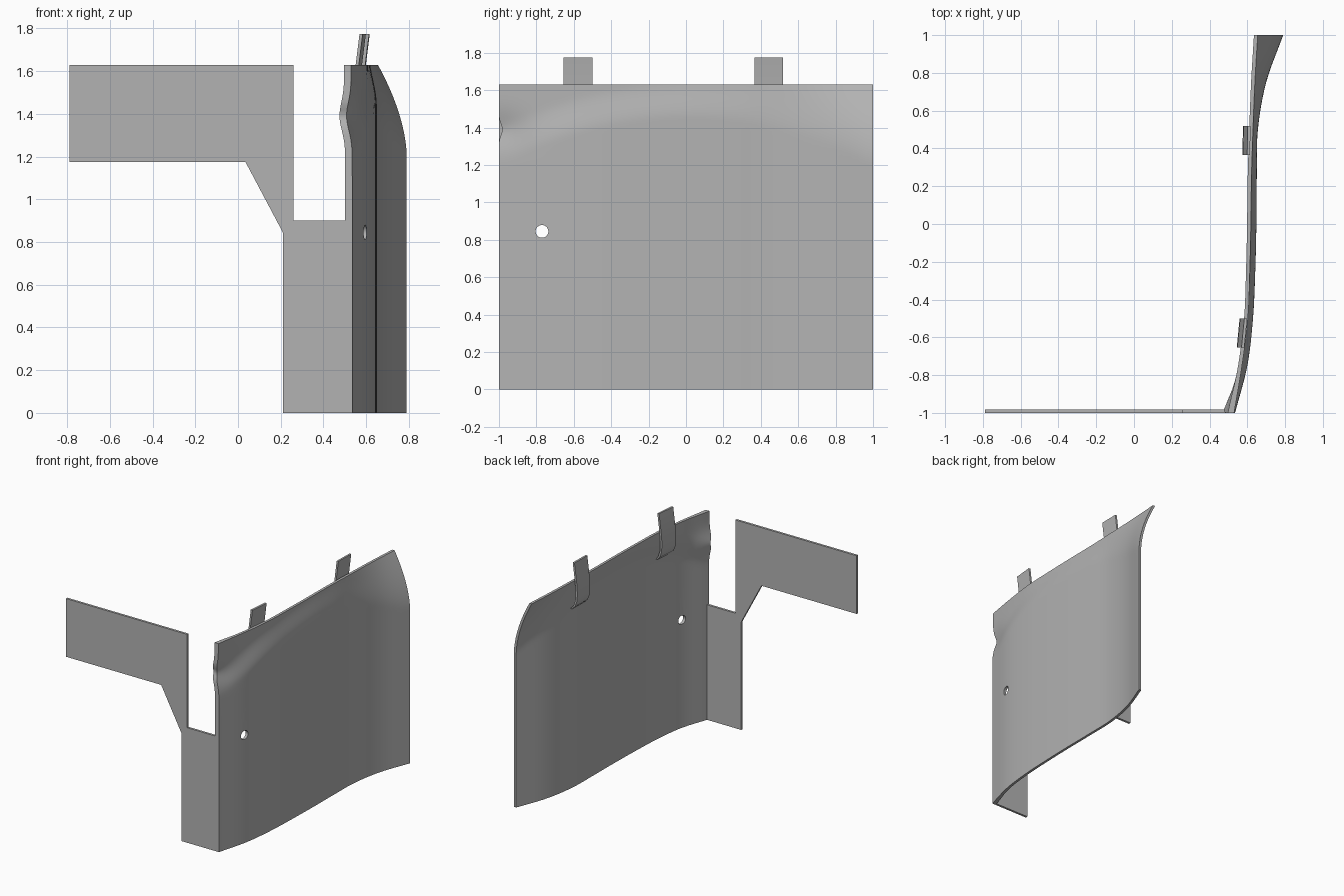
import bpy, bmesh, math

cube = bpy.data.objects.get("Cube")
if cube:
    bpy.data.objects.remove(cube, do_unlink=True)

grey = bpy.data.materials.new("plain grey")
grey.use_nodes = True
COLOUR = (0.45, 0.45, 0.45, 1)
grey.diffuse_color = COLOUR
grey.node_tree.nodes["Principled BSDF"].inputs["Base Color"].default_value = COLOUR

HEIGHT = 1.63
LOWER = [0.535, 0.60, 0.63, 0.642, 0.648, 0.65, 0.656, 0.70, 0.79]  # outer plan curve
UPPER = [0.53, 0.572, 0.603, 0.613, 0.618, 0.622, 0.63, 0.64, 0.655]  # top edge


def make_object(name, bm):
    bmesh.ops.recalc_face_normals(bm, faces=bm.faces)
    mesh = bpy.data.meshes.new(name)
    bm.to_mesh(mesh)
    bm.free()
    mesh.materials.append(grey)
    ob = bpy.data.objects.new(name, mesh)
    bpy.context.collection.objects.link(ob)
    return ob


def extrude_outline(name, points, offset):
    """Solid from a flat outline, pushed along a vector."""
    bm = bmesh.new()
    face = bm.faces.new([bm.verts.new(p) for p in points])
    out = bmesh.ops.extrude_face_region(bm, geom=[face])
    moved = [v for v in out["geom"] if isinstance(v, bmesh.types.BMVert)]
    bmesh.ops.translate(bm, verts=moved, vec=offset)
    if face.is_valid and len(face.link_faces if hasattr(face, "link_faces") else []) > 0:
        bm.faces.remove(face)
    return make_object(name, bm)


def smooth(ob, degrees=35):
    bpy.ops.object.select_all(action="DESELECT")
    ob.select_set(True)
    bpy.context.view_layer.objects.active = ob
    bpy.ops.object.shade_smooth_by_angle(angle=math.radians(degrees))


def curve(values, y):
    """Smooth value along y, from evenly spaced samples."""
    s = (y + 1) / 2 * (len(values) - 1)
    i = min(int(s), len(values) - 2)
    t = s - i
    b, c = values[i], values[i + 1]
    a = values[i - 1] if i > 0 else 2 * b - c
    d = values[i + 2] if i + 2 < len(values) else 2 * c - b
    return b + t / 2 * (c - a + t * (2 * a - 5 * b + 4 * c - d + t * (3 * (b - c) + d - a)))


def ease(t):
    t = min(max(t, 0), 1)
    return t * t * (3 - 2 * t)


def panel_x(y, z):
    start = 1.45 - 0.25 * y * y
    rise = max(z - start, 0)
    rounded = (rise / (HEIGHT - start)) ** 1.75
    folded = ease(rise / 0.2)
    blend = ease(y + 0.2)
    f = rounded * blend + folded * (1 - blend)
    dent = 0.022 * math.exp(-((z - 1.39) / 0.09) ** 2 - ((y + 1) / 0.12) ** 2)
    return curve(LOWER, y) * (1 - f) + curve(UPPER, y) * f - dent


# Curved panel: outer and inner skins joined at the rim
COLUMNS, BENDS = 48, 24
heights = [0, 0.4, 0.8, 1.1] + [1.17 + (HEIGHT - 1.17) * i / BENDS for i in range(BENDS + 1)]
bm = bmesh.new()
skins = []
for inner in (0, 1):
    rows = []
    for z in heights:
        row = []
        for i in range(COLUMNS + 1):
            y = -1 + 2 * i / COLUMNS
            thick = 0.02 + 0.013 * math.exp(-((y + 1) / 0.15) ** 2)
            notch = 0.018 * math.exp(-((z - 1.39) / 0.04) ** 2) if i == 0 else 0
            row.append(bm.verts.new((panel_x(y, z) - inner * thick, y + notch, z)))
        rows.append(row)
    for lo, hi in zip(rows, rows[1:]):
        for i in range(COLUMNS):
            bm.faces.new((lo[i], lo[i + 1], hi[i + 1], hi[i]))
    skins.append(rows)
rims = []
for rows in skins:
    rims.append(rows[0] + [r[-1] for r in rows[1:-1]] + rows[-1][::-1]
                + [r[0] for r in rows[-2:0:-1]])
outer_rim, inner_rim = rims
for i in range(len(outer_rim)):
    bm.faces.new((outer_rim[i - 1], outer_rim[i], inner_rim[i], inner_rim[i - 1]))
panel = make_object("curved_panel", bm)

# Round hole through the panel
bm = bmesh.new()
bmesh.ops.create_cone(bm, cap_ends=True, segments=32, radius1=0.034, radius2=0.034, depth=0.4)
cutter = make_object("hole_cutter", bm)
cutter.location = (0.6, -0.77, 0.845)
cutter.rotation_euler = (0, math.pi / 2, 0)
cutter.hide_render = True
cut = panel.modifiers.new("hole", "BOOLEAN")
cut.operation = "DIFFERENCE"
cut.solver = "EXACT"
cut.object = cutter
bpy.context.view_layer.objects.active = panel
bpy.ops.object.modifier_apply(modifier=cut.name)
bpy.data.objects.remove(cutter, do_unlink=True)
smooth(panel)

# Flat front plate with a side arm and a slot beside the panel
outline = [(0.21, 0), (0.525, 0), (0.525, 0.9), (0.26, 0.9), (0.26, HEIGHT),
           (-0.79, HEIGHT), (-0.79, 1.175), (0.035, 1.175), (0.21, 0.845)]
extrude_outline("front_plate", [(x, -1, z) for x, z in outline], (0, 0.018, 0))

# Two bent clips on the inner side of the top edge
SPINE = [(0.625, 1.41), (0.60, 1.435), (0.584, 1.48), (0.58, 1.53), (0.583, 1.6), (0.605, 1.775)]
for name, y, shift, lean in (("front_clip", -0.655, -0.03, 0.015), ("rear_clip", 0.365, 0, 0.003)):
    left = [(x + shift - 0.006, y, z) for x, z in SPINE]
    right = [(x + shift + 0.009, y, z) for x, z in reversed(SPINE)]
    smooth(extrude_outline(name, left + right, (lean, 0.154, 0)))
